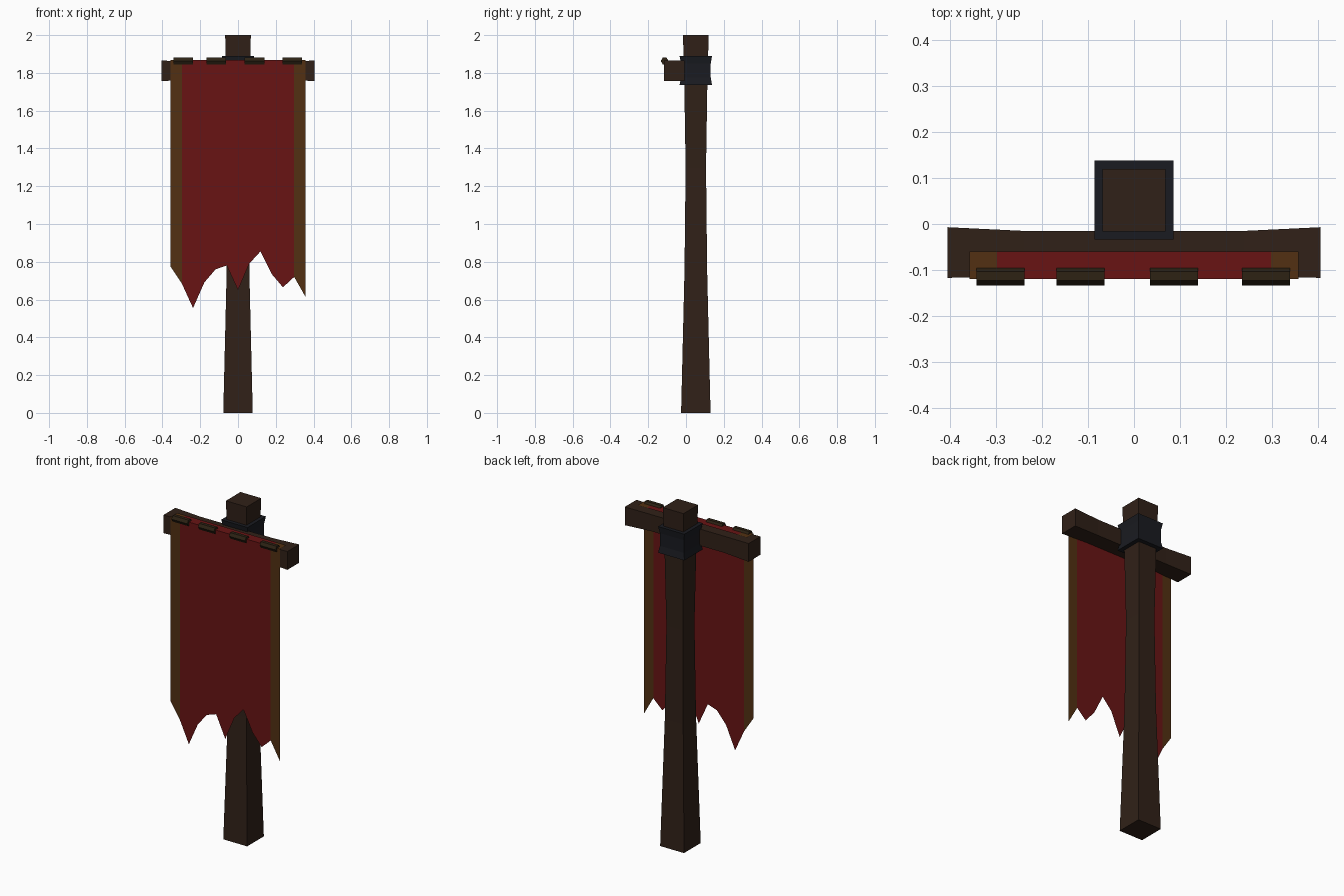
import bpy, math
from mathutils import Vector

if "Cube" in bpy.data.objects:
    bpy.data.objects.remove(bpy.data.objects["Cube"])


def material(name, rgb):
    m = bpy.data.materials.new(name)
    m.diffuse_color = (*rgb, 1)
    m.use_nodes = True
    m.node_tree.nodes["Principled BSDF"].inputs["Base Color"].default_value = m.diffuse_color
    return m


WOOD = material("dark_wood", (0.030, 0.015, 0.009))
IRON = material("iron", (0.010, 0.011, 0.015))
RED = material("red_cloth", (0.140, 0.007, 0.007))
GOLD = material("gold_trim", (0.085, 0.030, 0.006))
STRAP = material("strap", (0.026, 0.016, 0.007))


def make(name, verts, faces, mats):
    me = bpy.data.meshes.new(name)
    me.from_pydata(verts, [], faces)
    for m in mats:
        me.materials.append(m)
    ob = bpy.data.objects.new(name, me)
    bpy.context.collection.objects.link(ob)
    return ob


def loft(name, rings, mat):
    """Skin a list of equal-sided rings and cap both ends."""
    n = len(rings[0])
    verts = [p for r in rings for p in r]
    faces = [(i * n + k, i * n + (k + 1) % n, (i + 1) * n + (k + 1) % n, (i + 1) * n + k)
             for i in range(len(rings) - 1) for k in range(n)]
    faces += [tuple(reversed(range(n))), tuple(range(len(verts) - n, len(verts)))]
    return make(name, verts, faces, [mat])


def square(z, h, cy=0.052):
    return [(-h, cy - h, z), (h, cy - h, z), (h, cy + h, z), (-h, cy + h, z)]


# Tapered square pole and waisted iron collar
loft("pole", [square(z, h) for z, h in
              [(0, .078), (.75, .06), (1.3, .054), (1.74, .061), (2, .068)]], WOOD)
loft("collar", [square(z, h) for z, h in
                [(1.735, .086), (1.775, .079), (1.85, .079), (1.89, .086)]], IRON)


# Crossbar, thicker at its ends
def bar_ring(x, y0, y1, z0, z1):
    return [(x, y0, z0), (x, y1, z0), (x, y1, z1), (x, y0, z1)]


thick, thin = (-.117, -.007, 1.757, 1.865), (-.114, -.015, 1.763, 1.861)
loft("crossbar", [bar_ring(-.405, *thick), bar_ring(-.24, *thin),
                  bar_ring(.24, *thin), bar_ring(.405, *thick)], WOOD)

# Banner cloth: ragged hem, folded over the bar, gold outer columns
hem = [.775, .685, .555, .69, .76, .78, .65, .79, .855, .735, .665, .72, .615]
verts, faces = [], []
for i, z in enumerate(hem):
    x = -.357 + i * .0595
    verts += [(x, -.119, z), (x, -.119, 1.868), (x, -.06, 1.868)]
for i in range(len(hem) - 1):
    a, b = 3 * i, 3 * i + 3
    faces += [(a, b, b + 1, a + 1), (a + 1, b + 1, b + 2, a + 2)]
banner = make("banner", verts, faces, [RED, GOLD])
for p in banner.data.polygons:
    p.material_index = int(abs(p.center.x) > .3)

# Four hexagonal straps holding the cloth
for i, x in enumerate([-.29, -.116, .087, .287]):
    rings = [[(x + s, -.113 + .0205 * math.cos(k * math.pi / 3),
               1.863 + .0205 * math.sin(k * math.pi / 3)) for k in range(6)]
             for s in (-.052, .052)]
    loft(f"strap_{i + 1}", rings, STRAP)
